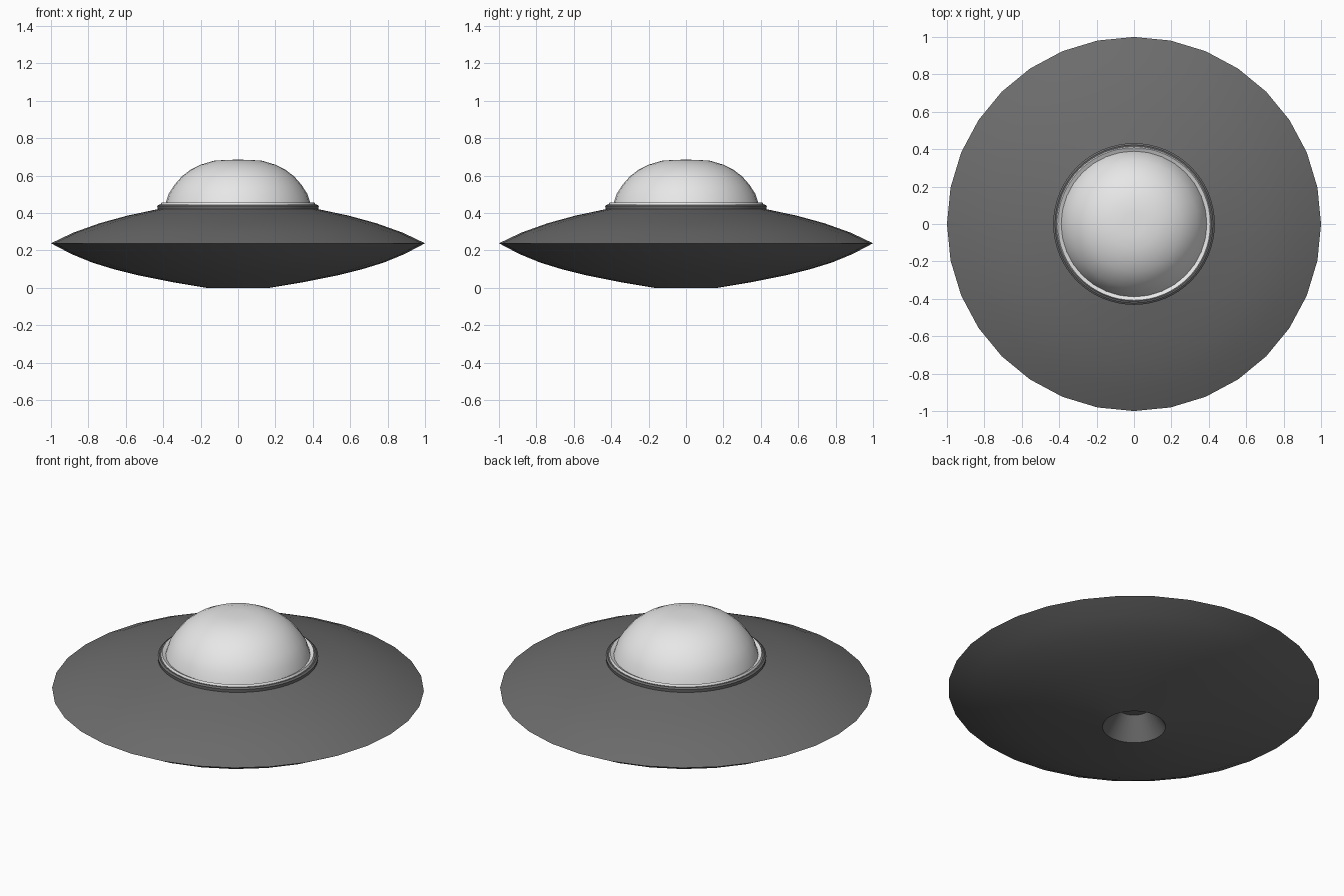
import bpy, bmesh, math

cube = bpy.data.objects.get("Cube")
if cube:
    bpy.data.objects.remove(cube, do_unlink=True)


def material(name, value):
    m = bpy.data.materials.new(name)
    m.use_nodes = True
    colour = (value, value, value, 1)
    m.diffuse_color = colour
    m.node_tree.nodes["Principled BSDF"].inputs["Base Color"].default_value = colour
    return m


grey = material("hull grey", 0.15)
white = material("dome white", 0.8)


def lathe(name, profile, mat, sides=32):
    """Spin a profile of (radius, height) points, listed from bottom to top outside."""
    bm = bmesh.new()
    rings = []
    for r, z in profile:
        if r == 0:
            rings.append([bm.verts.new((0, 0, z))] * sides)
        else:
            angles = [math.tau * i / sides for i in range(sides)]
            rings.append([bm.verts.new((r * math.cos(a), r * math.sin(a), z)) for a in angles])
    for low, high in zip(rings, rings[1:]):
        for i in range(sides):
            j = (i + 1) % sides
            corners = list(dict.fromkeys([low[i], low[j], high[j], high[i]]))
            bm.faces.new(corners)
    mesh = bpy.data.meshes.new(name)
    bm.to_mesh(mesh)
    bm.free()
    mesh.materials.append(mat)
    obj = bpy.data.objects.new(name, mesh)
    bpy.context.collection.objects.link(obj)
    bpy.ops.object.select_all(action='DESELECT')
    obj.select_set(True)
    bpy.context.view_layer.objects.active = obj
    bpy.ops.object.shade_smooth_by_angle(angle=math.radians(30))
    return obj


# Saucer hull, from the recess ceiling down its wall, then out and over the rim
lathe("saucer_hull", [(0, 0.125), (0.09, 0.125), (0.17, 0), (0.35, 0.03), (0.53, 0.066),
                      (0.66, 0.098), (0.78, 0.135), (0.89, 0.18), (1, 0.238),
                      (0.88, 0.295), (0.74, 0.345), (0.59, 0.386), (0.43, 0.42)], grey)

# Collar around the dome
lathe("dome_collar", [(0.43, 0.42), (0.432, 0.438), (0.422, 0.445), (0.408, 0.445)], grey, 64)

# Pale lip with an inward slope
lathe("dome_lip", [(0.415, 0.444), (0.408, 0.457), (0.388, 0.446)], white, 64)

# Dome
lathe("dome", [(0.39, 0.444), (0.372, 0.5), (0.34, 0.55), (0.3, 0.596), (0.255, 0.63),
               (0.2, 0.658), (0.13, 0.679), (0.06, 0.684), (0, 0.685)], white)
